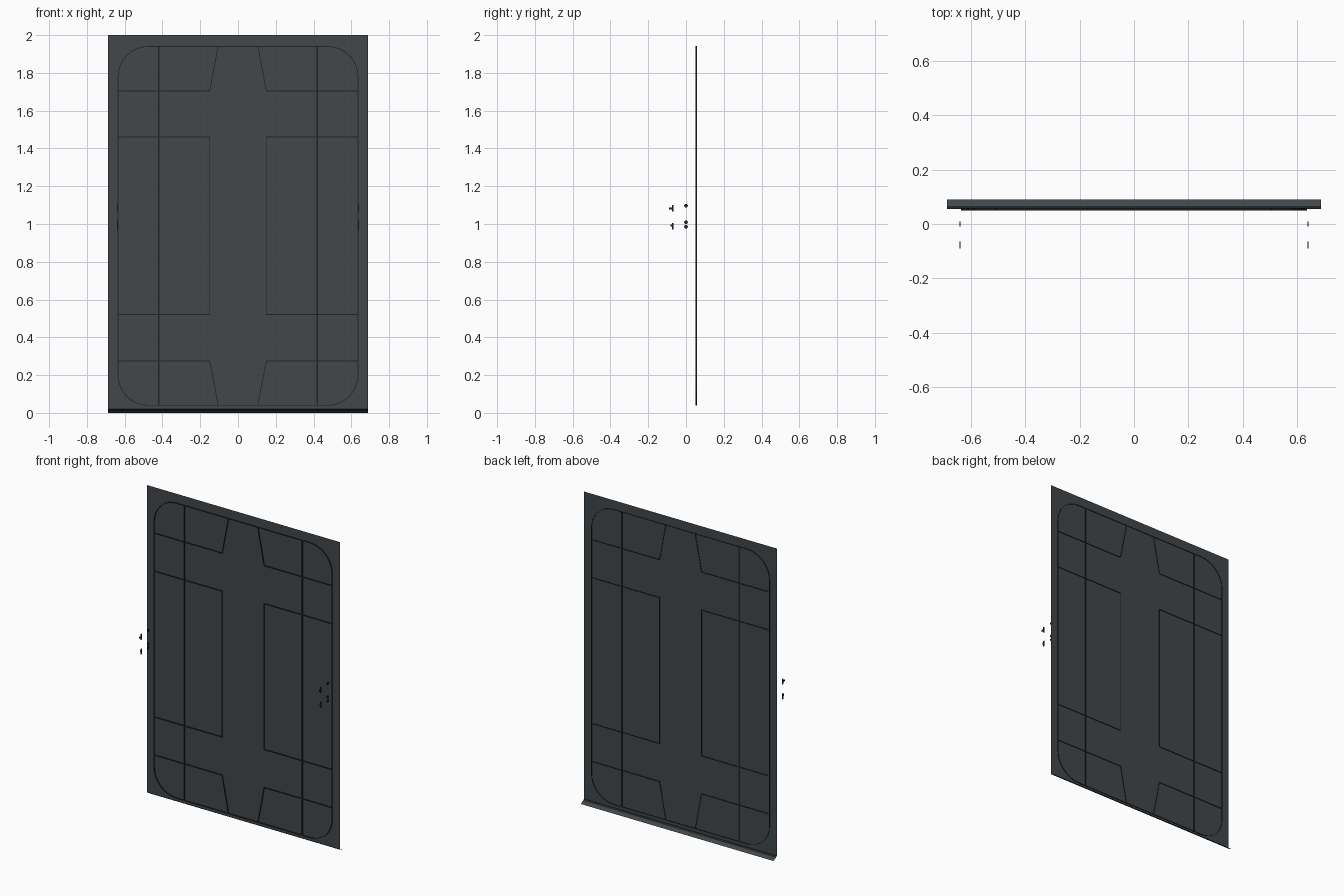
import bpy, bmesh, math
from mathutils import Matrix, Vector

if "Cube" in bpy.data.objects:
    bpy.data.objects.remove(bpy.data.objects["Cube"])


def material(name, rgb):
    m = bpy.data.materials.new(name)
    m.use_nodes = True
    m.diffuse_color = (*rgb, 1)
    m.node_tree.nodes["Principled BSDF"].inputs["Base Color"].default_value = (*rgb, 1)
    return m


slate = material("slate grey", (0.054, 0.063, 0.069))
dark = material("dark seam", (0.013, 0.016, 0.018))


def finish(name, bm, mat):
    bmesh.ops.recalc_face_normals(bm, faces=bm.faces)
    mesh = bpy.data.meshes.new(name)
    bm.to_mesh(mesh)
    bm.free()
    mesh.materials.append(mat)
    ob = bpy.data.objects.new(name, mesh)
    bpy.context.collection.objects.link(ob)
    return ob


def box(bm, center, size, rot=Matrix()):
    bmesh.ops.create_cube(bm, size=1, matrix=Matrix.Translation(center) @ rot @ Matrix.Diagonal((*size, 1)))


def sheet(name, profile, half, mat):
    """Zero-thickness sheet: (y, z) profile swept across the width."""
    bm = bmesh.new()
    rows = [[bm.verts.new((x, y, z)) for x in (-half, half)] for y, z in profile]
    for a, b in zip(rows, rows[1:]):
        bm.faces.new((a[0], a[1], b[1], b[0]))
    return finish(name, bm, mat)


SEAM_Y, MID = 0.0535, 0.99


def seam(name, lines, width):
    """Thin ribs along (x, z) lines, standing through the panel."""
    bm = bmesh.new()
    for (x0, z0), (x1, z1) in lines:
        d = Vector((x1 - x0, 0, z1 - z0))
        rot = Matrix.Rotation(math.atan2(-d.z, d.x), 4, 'Y')
        box(bm, ((x0 + x1) / 2, SEAM_Y, (z0 + z1) / 2), (d.length, 0.009, width), rot)
    return finish(name, bm, dark)


# Main panel and the stepped lip behind its lower edge
sheet("panel", [(0.055, 2), (0.055, 0.02)], 0.687, slate)
sheet("bottom_lip_upper", [(0.055, 0.02), (0.066, 0.012)], 0.687, dark)
sheet("bottom_lip_lower", [(0.066, 0.012), (0.078, 0.008), (0.09, 0)], 0.687, slate)

# Rounded outline seam
W, H, R = 0.635, 0.95, 0.16
ring = []
for i, (sx, sz) in enumerate([(1, 1), (-1, 1), (-1, -1), (1, -1)]):
    for k in range(9):
        a = math.pi / 2 * (i + k / 8)
        ring.append((sx * (W - R) + R * math.cos(a), MID + sz * (H - R) + R * math.sin(a)))
seam("outline_seam", list(zip(ring, ring[1:] + ring[:1])), 0.004)

# Inner seams, mirrored left to right and top to bottom
long_seams, cross_seams, window_seams, slant_seams = [], [], [], []
for s in (-1, 1):
    long_seams.append(((s * 0.42, MID - H), (s * 0.42, MID + H)))
    window_seams.append(((s * 0.15, MID - 0.47), (s * 0.15, MID + 0.47)))
    for t in (-1, 1):
        for h in (0.47, 0.715):
            cross_seams.append(((s * 0.15, MID + t * h), (s * W, MID + t * h)))
        slant_seams.append(((s * 0.15, MID + t * 0.715), (s * 0.105, MID + t * H)))
seam("long_seams", long_seams, 0.008)
seam("cross_seams", cross_seams, 0.005)
seam("window_seams", window_seams, 0.004)
seam("slant_seams", slant_seams, 0.004)

# Small side fittings: flat brackets in front, round studs behind
for side, s in (("left", 1), ("right", -1)):
    x = s * 0.64
    bm = bmesh.new()
    box(bm, (x, -0.07, 1.083), (0.003, 0.01, 0.036))
    box(bm, (x, -0.08, 1.083), (0.003, 0.019, 0.01))
    box(bm, (x, -0.07, 0.988), (0.003, 0.01, 0.036))
    box(bm, (x, -0.076, 0.992), (0.003, 0.01, 0.01))
    finish(side + "_brackets", bm, dark)
    bm = bmesh.new()
    for z in (1.097, 1.01, 0.985):
        bmesh.ops.create_cone(bm, cap_ends=True, segments=12, radius1=0.01, radius2=0.01, depth=0.003,
                              matrix=Matrix.Translation((x, 0, z)) @ Matrix.Rotation(math.pi / 2, 4, 'Y'))
    finish(side + "_studs", bm, dark)
